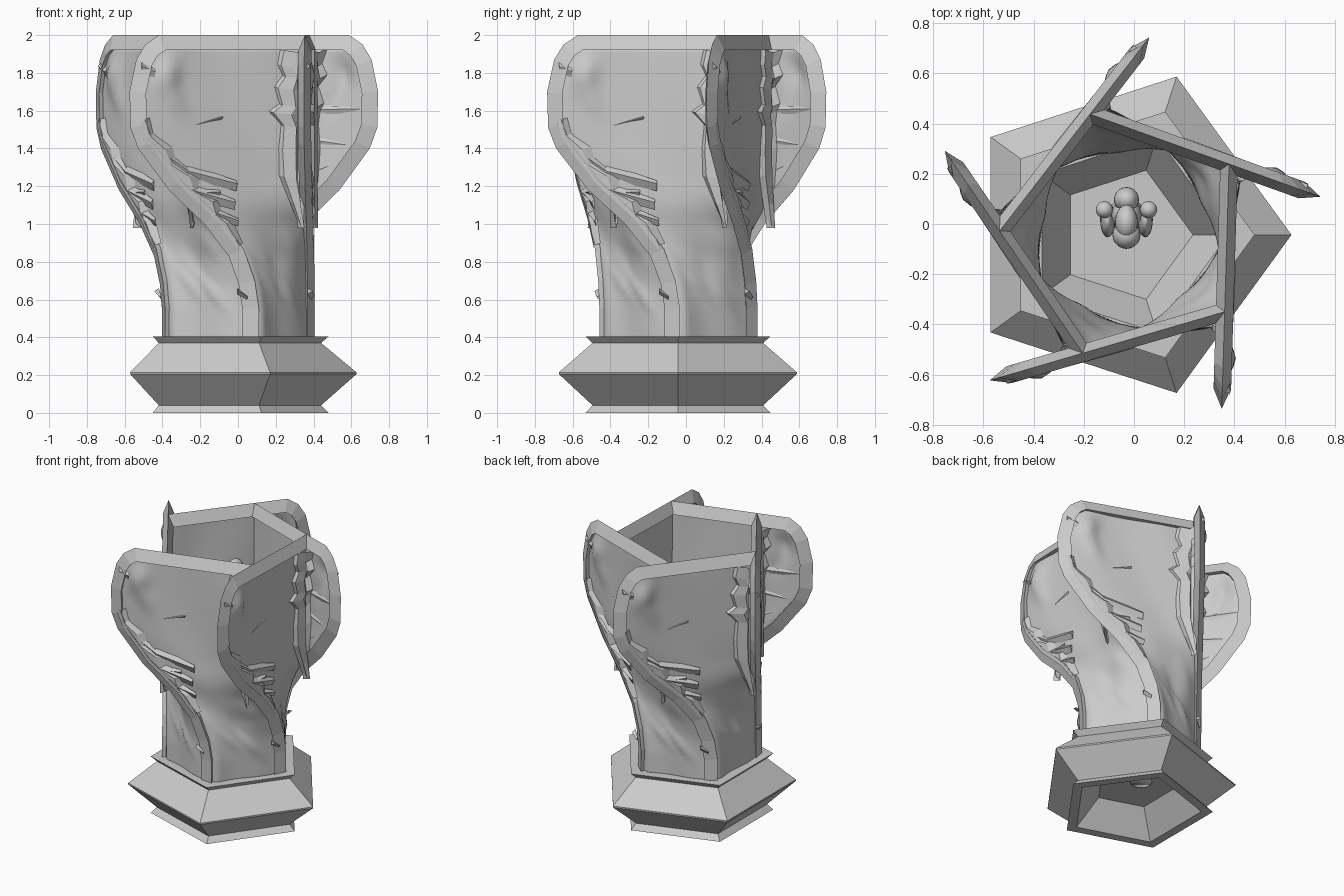
import bpy, bmesh, math
from mathutils import Vector, Matrix

if "Cube" in bpy.data.objects:
    bpy.data.objects.remove(bpy.data.objects["Cube"])

CENTRE = Vector((-0.035, -0.043, 0))
SIDES = 5
TURN = Matrix.Rotation(math.tau / SIDES, 3, 'Z')

stone = bpy.data.materials.new("grey_stone")
stone.use_nodes = True
stone.diffuse_color = (0.6, 0.6, 0.6, 1)
for node in stone.node_tree.nodes:
    if node.type == 'BSDF_PRINCIPLED':
        node.inputs["Base Color"].default_value = (0.6, 0.6, 0.6, 1)


def finish(bm, name, smooth=False):
    bmesh.ops.recalc_face_normals(bm, faces=bm.faces)
    mesh = bpy.data.meshes.new(name)
    bm.to_mesh(mesh)
    bm.free()
    mesh.materials.append(stone)
    for p in mesh.polygons:
        p.use_smooth = smooth
    return mesh


def place(mesh, name, angle=0.0):
    ob = bpy.data.objects.new(name, mesh)
    ob.location = CENTRE
    ob.rotation_euler.z = angle
    bpy.context.collection.objects.link(ob)
    return ob


def ring_of(mesh, name, thickness=0):
    for k in range(SIDES):
        ob = place(mesh, f"{name}_{k + 1}", k * math.tau / SIDES)
        if thickness:
            mod = ob.modifiers.new("thickness", 'SOLIDIFY')
            mod.thickness = thickness
            mod.offset = 0


def skin(bm, rows, closed=False):
    """Join rows of points with quads."""
    vs = [[bm.verts.new(p) for p in row] for row in rows]
    n = len(vs[0])
    for a, b in zip(vs, vs[1:]):
        for j in range(n if closed else n - 1):
            bm.faces.new((a[j], a[(j + 1) % n], b[(j + 1) % n], b[j]))
    return vs


def lathe(name, profile, sides, smooth=False, x=0.0, y=0.0):
    bm = bmesh.new()
    angles = [math.tau * k / sides for k in range(sides)]
    vs = skin(bm, [[(x + r * math.cos(a), y + r * math.sin(a), z) for a in angles]
                   for r, z in profile], True)
    bm.faces.new(vs[0])
    bm.faces.new(vs[-1])
    return place(finish(bm, name, smooth), name)


# Pentagonal base, hollowed from above and below
lathe("base", [(.27, .17), (.44, 0), (.515, 0), (.475, .04), (.662, .205), (.662, .215),
               (.475, .37), (.515, .405), (.41, .405), (.27, .21)], SIDES)

# Outline of one wing in its upright plane: (along, height)
RIDGE = [Vector(p) for p in (
    (-.072, .38), (-.07, .55), (-.09, .68), (-.145, .83), (-.28, 1.0), (-.475, 1.18),
    (-.645, 1.4), (-.687, 1.51), (-.692, 1.7), (-.655, 1.87), (-.605, 1.95),
    (-.53, 2), (.28, 2))]
CORNER = -.31    # where the neighbouring wing meets this one


def on_plane(y, z, out=0.0):
    return Vector((.405 + .03 * y + out, y, z))


def ridge_at(z):
    for a, b in zip(RIDGE, RIDGE[1:]):
        if a.y <= z < b.y:
            return a.x + (b.x - a.x) * (z - a.y) / (b.y - a.y)
    return RIDGE[-2].x


# Bevelled wing frame: sharp ridge outside, wide edge inside
def inset_path(path, depth):
    result = []
    for i, p in enumerate(path):
        dirs = [(b - a).normalized() for a, b in zip(path, path[1:])][max(i - 1, 0):i + 1]
        normals = [Vector((d.y, -d.x)) for d in dirs]
        n = sum(normals, Vector((0, 0)))
        if len(normals) == 2:
            n /= 1 + normals[0].dot(normals[1])
        result.append(p + n * depth)
    return result


bm = bmesh.new()
half = .035
rows = skin(bm, [[on_plane(*r), on_plane(*q, half), on_plane(*q, -half)]
                 for r, q in zip(RIDGE, inset_path(RIDGE, .08))], True)
bm.faces.new(rows[0])
bm.faces.new(rows[-1])
ring_of(finish(bm, "wing_frame"), "wing_frame")


# Warped wall between each frame and the next
def bump(u, z, u0, z0, du, dz, slant=0.0):
    return math.exp(-((u - u0 + slant * (z - z0)) / du) ** 2 - ((z - z0) / dz) ** 2)


def wall_point(u, z):
    edge = ridge_at(z) + .065
    meet = (edge + CORNER + math.sqrt((edge - CORNER) ** 2 + .008)) / 2
    left, right = on_plane(edge, z), TURN @ on_plane(meet, z)
    p = left.lerp(right, u)
    out = (right - left).cross(Vector((0, 0, 1))).normalized()
    fade = min(1, 4 * math.sin(math.pi * u))
    low = .02 * min(1, max(0, (1.25 - z) / .5))
    folds = .006 * math.sin(9 * u + 4 * z)
    crumple = .022 * bump(u, z, .75, .88, .14, .12) - .015 * bump(u, z, .45, .78, .12, .12)
    crease = .014 * bump(u, z, .55, .64, .06, .1, 1.6) + .012 * bump(u, z, .3, .68, .05, .08, 1.6)
    knob = .03 * bump(u, z, .13, 1.8, .07, .08) + .02 * bump(u, z, .18, 1.68, .05, .1, .4)
    return p + out * fade * (low + folds + crumple + crease + knob)


bm = bmesh.new()
skin(bm, [[wall_point(i / 30, .38 + 1.56 * j / 48) for i in range(31)] for j in range(49)])
ring_of(finish(bm, "wall", True), "wall", .02)

# Stepped crust filling the corner between a wall and the back of the next wing:
# (height, width on the wall, width on the wing)
bm = bmesh.new()
rows = []
for z, a, b in ((1.0, .03, .02), (1.12, .08, .04), (1.26, .14, .05), (1.4, .15, .06),
                (1.53, .14, .05), (1.6, .21, .06), (1.64, .15, .08), (1.73, .18, .05),
                (1.79, .13, .1), (1.85, .16, .07), (1.93, .14, .1)):
    y = .27
    rows.append([on_plane(y - a, z), on_plane(y - a * .85, z - .01, .03),
                 on_plane(y - a * .4, z - .02, .045),
                 TURN @ on_plane(CORNER - b * .7, z - .02, -.045),
                 TURN @ on_plane(CORNER - b, z, -.01)])
skin(bm, rows)
ring_of(finish(bm, "corner_crust"), "corner_crust")

# Broken crust along the inner edge of the sloping frame: (height, width)
bm = bmesh.new()
rows = []
for z, w in ((.84, .02), (.95, .05), (1.0, .02), (1.05, .09), (1.12, .04), (1.18, .11),
             (1.26, .04), (1.33, .08), (1.42, .03), (1.5, .04)):
    y = ridge_at(z) + .045
    rows.append([on_plane(y, z + .03, .03), on_plane(y + w * .5, z + .04 + w * .3, .034),
                 on_plane(y + .02 + w, z + .05 + w * .4, .005)])
skin(bm, rows)
ring_of(finish(bm, "edge_crust"), "edge_crust")


# Splinters breaking out of the wall near the frame
def splinter(bm, start, end, width, rise, side=1):
    a, b = on_plane(*start), on_plane(*end, rise * side)
    down, out = Vector((0, 0, -width)), Vector(((rise + .01) * side, 0, 0))
    base = [bm.verts.new(p) for p in (a, a + down, a + down * .5 + out)]
    tips = [bm.verts.new(p) for p in (b, b + down * .7, b + down * .2 + out * .4)]
    bm.faces.new(base)
    bm.faces.new(tips)
    for i in range(3):
        j = (i + 1) % 3
        bm.faces.new((base[i], base[j], tips[j], tips[i]))


bm = bmesh.new()
for start, end, width, rise in (
        ((-.38, 1.32), (-.11, 1.23), .08, .025), ((-.36, 1.22), (-.12, 1.13), .08, .025),
        ((-.34, 1.19), (-.20, 1.18), .05, .02), ((-.26, 1.10), (-.10, 1.03), .06, .02),
        ((-.42, 1.51), (-.18, 1.57), .02, .004), ((-.50, 1.40), (-.37, 1.29), .07, .02),
        ((-.10, .66), (-.05, .62), .03, .02), ((-.63, 1.87), (-.56, 1.82), .07, .02)):
    splinter(bm, start, end, width, rise)
# Shallow ledges across the back of the flared part
for start, end in (((-.33, 1.63), (-.6, 1.62)), ((-.33, 1.47), (-.58, 1.42)),
                   ((-.33, 1.3), (-.48, 1.34))):
    splinter(bm, start, end, .05, .004, -1)
ring_of(finish(bm, "splinters"), "splinters")

# Slender robed statue in the middle
lathe("statue_robe", [(.07, .165), (.07, .24), (.055, .28), (.05, 1.2), (.055, 1.35),
                      (.06, 1.5), (.06, 1.58), (.03, 1.66)], 20, True, .005, .08)


def ball(name, x, y, z, size):
    bm = bmesh.new()
    bmesh.ops.create_uvsphere(bm, u_segments=20, v_segments=12, radius=1)
    bmesh.ops.scale(bm, vec=size, verts=bm.verts)
    bmesh.ops.translate(bm, vec=(x, y, z), verts=bm.verts)
    place(finish(bm, name, True), name)


ball("statue_head", .005, .05, 1.74, (.045, .07, .06))
ball("statue_face", .005, .0, 1.72, (.056, .056, .06))
ball("statue_back", .005, .14, 1.6, (.05, .05, .07))
for side, name in ((-1, "right"), (1, "left")):
    ball(f"statue_{name}_shoulder", .005 + side * .088, .1, 1.58, (.034, .034, .036))
    ball(f"statue_{name}_arm", .005 + side * .075, .06, 1.46, (.03, .07, .12))
